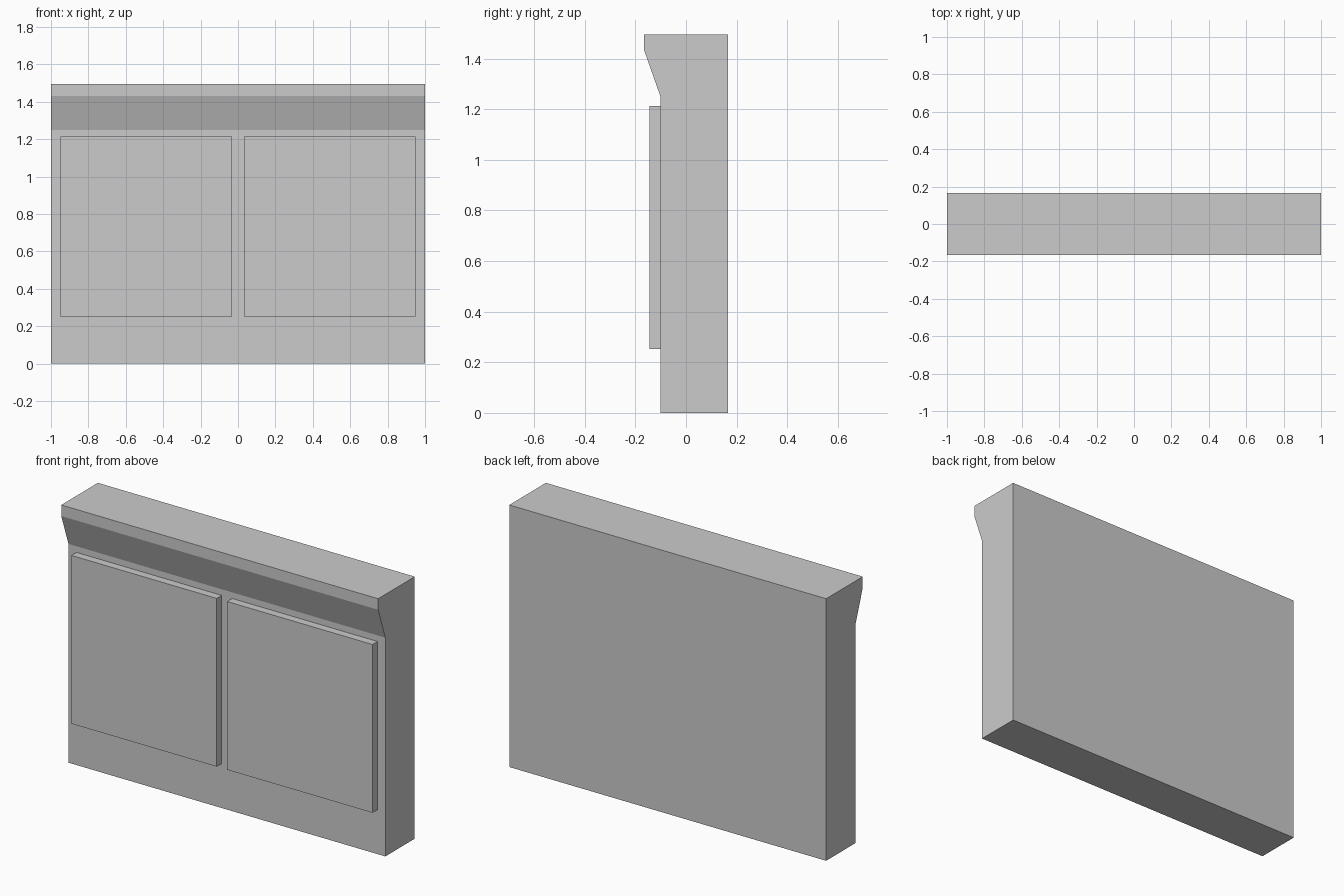
import bpy
import bmesh

cube = bpy.data.objects.get("Cube")
if cube:
    bpy.data.objects.remove(cube, do_unlink=True)

# Plain grey for every part
grey = bpy.data.materials.new("plain_grey")
grey.use_nodes = True
colour = (0.6, 0.6, 0.6, 1)
grey.diffuse_color = colour
grey.node_tree.nodes["Principled BSDF"].inputs["Base Color"].default_value = colour


def extrude_profile(name, profile, x_min, x_max):
    """Sweep a (y, z) outline along x into a closed solid."""
    bm = bmesh.new()
    face = bm.faces.new([bm.verts.new((x_min, y, z)) for y, z in profile])
    result = bmesh.ops.extrude_face_region(bm, geom=[face], use_keep_orig=True)
    verts = [v for v in result["geom"] if isinstance(v, bmesh.types.BMVert)]
    bmesh.ops.translate(bm, verts=verts, vec=(x_max - x_min, 0, 0))
    bmesh.ops.recalc_face_normals(bm, faces=bm.faces)
    mesh = bpy.data.meshes.new(name)
    bm.to_mesh(mesh)
    bm.free()
    mesh.materials.append(grey)
    obj = bpy.data.objects.new(name, mesh)
    bpy.context.collection.objects.link(obj)
    return obj


# Wall body with a sloped overhang along the top front edge
back, front, lip = 0.165, -0.1, -0.165
extrude_profile("wall_body", [
    (back, 0), (back, 1.495), (lip, 1.495), (lip, 1.432),
    (front, 1.248), (front, 0),
], -1, 1)

# Two raised rectangular front panels
panel = [(front, 0.253), (front, 1.213), (-0.145, 1.213), (-0.145, 0.253)]
for name, x_min, x_max in (("right_panel", -0.95, -0.033),
                           ("left_panel", 0.033, 0.95)):
    extrude_profile(name, panel, x_min, x_max)
